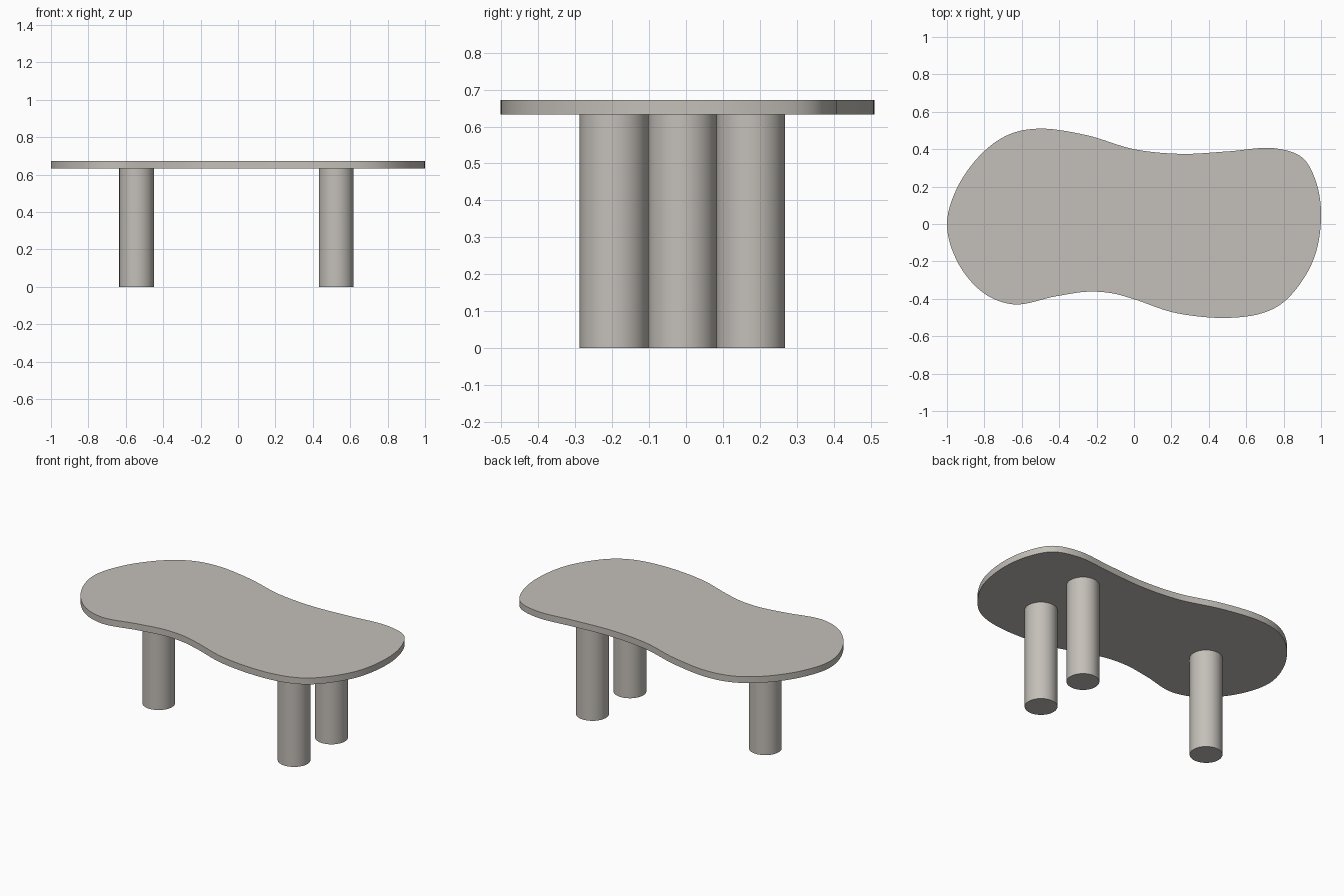
import bpy, bmesh, math
from mathutils import Vector

if "Cube" in bpy.data.objects:
    bpy.data.objects.remove(bpy.data.objects["Cube"])

TOP_Z, UNDER_Z = 0.672, 0.632
LEG_R = 0.093

stone = bpy.data.materials.new("warm grey")
stone.diffuse_color = (0.55, 0.52, 0.48, 1)
stone.use_nodes = True
stone.node_tree.nodes["Principled BSDF"].inputs["Base Color"].default_value = stone.diffuse_color


def finish(name, bm):
    bmesh.ops.recalc_face_normals(bm, faces=bm.faces)
    mesh = bpy.data.meshes.new(name)
    bm.to_mesh(mesh)
    bm.free()
    mesh.materials.append(stone)
    obj = bpy.data.objects.new(name, mesh)
    bpy.context.collection.objects.link(obj)
    bpy.ops.object.select_all(action='DESELECT')
    obj.select_set(True)
    bpy.context.view_layer.objects.active = obj
    bpy.ops.object.shade_smooth_by_angle(angle=math.radians(30))


def prism(name, outline, z0, z1):
    bm = bmesh.new()
    base = bm.faces.new([bm.verts.new((x, y, z0)) for x, y in outline])
    up = bmesh.ops.extrude_face_region(bm, geom=[base], use_keep_orig=True)
    verts = [v for v in up["geom"] if isinstance(v, bmesh.types.BMVert)]
    bmesh.ops.translate(bm, verts=verts, vec=(0, 0, z1 - z0))
    finish(name, bm)


def smooth_loop(points, steps=8):
    # closed centripetal spline through the points
    pts = [Vector(p) for p in points]
    n, out = len(pts), []
    for i in range(n):
        p = [pts[(i + k) % n] for k in (-1, 0, 1, 2)]
        t = [0.0]
        for a, b in zip(p, p[1:]):
            t.append(t[-1] + math.sqrt((b - a).length))

        def mix(a, b, ta, tb, u):
            return a.lerp(b, (u - ta) / (tb - ta))
        for s in range(steps):
            u = t[1] + (t[2] - t[1]) * s / steps
            a = [mix(p[k], p[k + 1], t[k], t[k + 1], u) for k in range(3)]
            b = [mix(a[k], a[k + 1], t[k], t[k + 2], u) for k in range(2)]
            out.append(mix(b[0], b[1], t[1], t[2], u))
    return out


# Freeform table top
outline = [(-1, 0), (-0.94, 0.205), (-0.8, 0.39), (-0.66, 0.482), (-0.5, 0.51),
           (-0.25, 0.474), (0, 0.4), (0.25, 0.375), (0.5, 0.388), (0.75, 0.405),
           (0.9, 0.355), (0.975, 0.22), (1, 0.03), (0.956, -0.2), (0.82, -0.4),
           (0.7, -0.472), (0.5, -0.502), (0.22, -0.475), (0, -0.402),
           (-0.12, -0.37), (-0.25, -0.362), (-0.42, -0.387), (-0.64, -0.43),
           (-0.8, -0.372), (-0.94, -0.21)]
prism("table_top", smooth_loop(outline), UNDER_Z, TOP_Z)

# Three round legs
for name, cx, cy in (("left_leg", -0.542, -0.01),
                     ("right_front_leg", 0.525, -0.195),
                     ("right_back_leg", 0.525, 0.175)):
    ring = [(cx + LEG_R * math.cos(a), cy + LEG_R * math.sin(a))
            for a in (math.tau * i / 64 for i in range(64))]
    prism(name, ring, 0, UNDER_Z)
